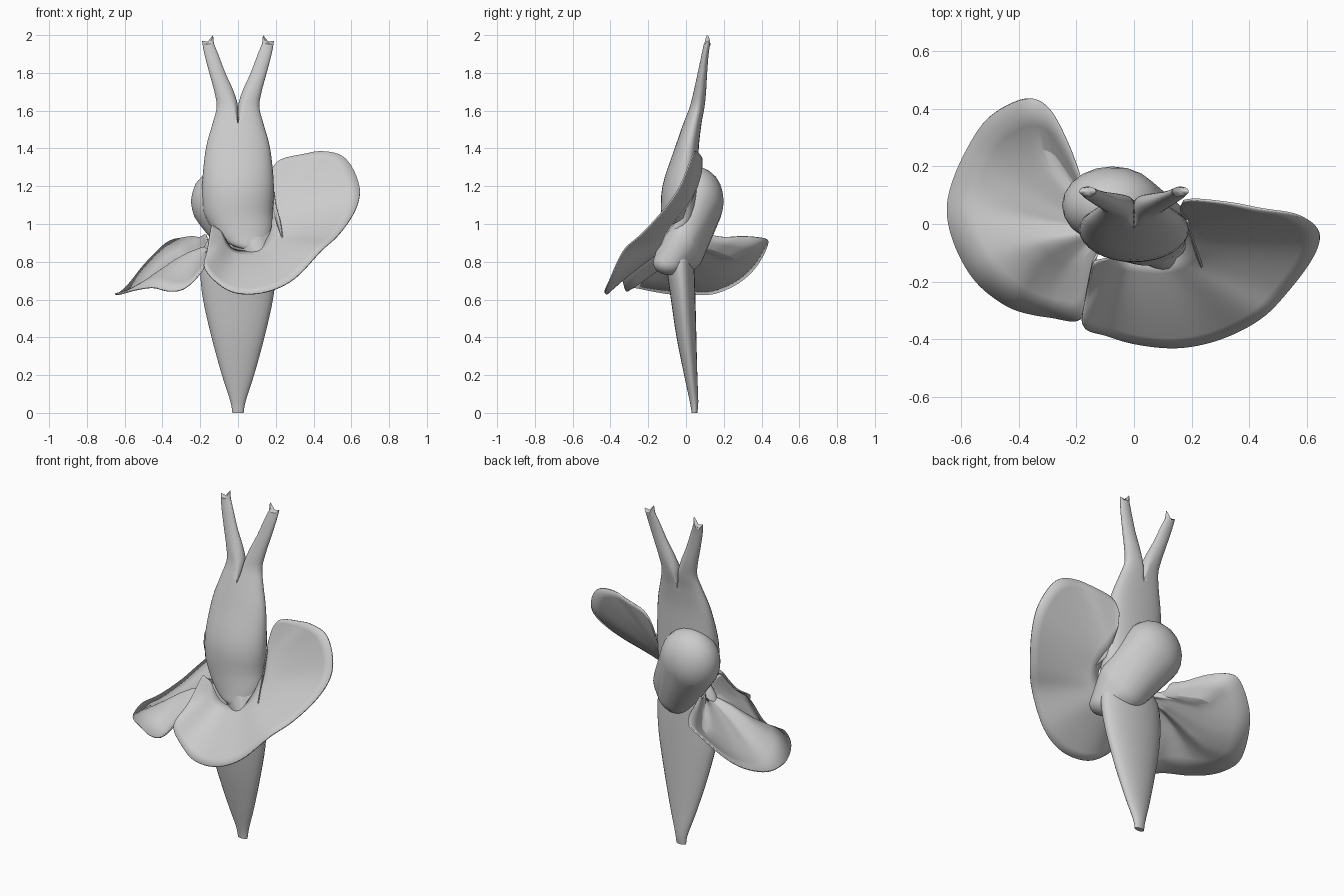
import bpy, bmesh, math
from mathutils import Vector

if "Cube" in bpy.data.objects:
    bpy.data.objects.remove(bpy.data.objects["Cube"])

mat = bpy.data.materials.new("pale_grey")
mat.diffuse_color = (0.6, 0.6, 0.6, 1)
mat.use_nodes = True
mat.node_tree.nodes["Principled BSDF"].inputs["Base Color"].default_value = mat.diffuse_color


def finish(name, bm, levels=0, thickness=0, angle=50):
    bmesh.ops.recalc_face_normals(bm, faces=bm.faces)
    me = bpy.data.meshes.new(name)
    bm.to_mesh(me)
    bm.free()
    me.materials.append(mat)
    ob = bpy.data.objects.new(name, me)
    bpy.context.collection.objects.link(ob)
    if levels:
        sub = ob.modifiers.new("smooth", 'SUBSURF')
        sub.levels = sub.render_levels = levels
    if thickness:
        sol = ob.modifiers.new("thick", 'SOLIDIFY')
        sol.thickness, sol.offset = thickness, 0
    bpy.ops.object.select_all(action='DESELECT')
    ob.select_set(True)
    bpy.context.view_layer.objects.active = ob
    bpy.ops.object.shade_smooth_by_angle(angle=math.radians(angle))
    return ob


def spline(rows, per=4):
    """Resample rows with a smooth curve."""
    out = []
    for i in range(len(rows) - 1):
        p = [Vector(rows[min(max(i + k, 0), len(rows) - 1)]) for k in (-1, 0, 1, 2)]
        for s in range(per):
            t = s / per
            out.append(0.5 * (2 * p[1] + (p[2] - p[0]) * t
                              + (2 * p[0] - 5 * p[1] + 4 * p[2] - p[3]) * t * t
                              + (3 * p[1] - p[0] - 3 * p[2] + p[3]) * t ** 3))
    return out + [Vector(rows[-1])]


def skin(bm, rings, seam=False):
    """Join rings with faces and close both ends; leave out faces on the seam."""
    n = len(rings[0])
    faces = []
    for a, b in zip(rings, rings[1:]):
        faces += [(a[k], a[(k + 1) % n], b[(k + 1) % n], b[k]) for k in range(n)]
    for ring in (rings[0], rings[-1]):
        c = bm.verts.new(sum((v.co for v in ring), Vector()) / n)
        faces += [(ring[k], ring[(k + 1) % n], c) for k in range(n)]
    for f in faces:
        if not (seam and all(abs(v.co.x) < 1e-5 for v in f)):
            bm.faces.new(f)


def sheet(name, lines, thickness=0.008):
    """Thin curved surface through matching lines of points."""
    bm = bmesh.new()
    grid = [[bm.verts.new(p) for p in spline(line, 3)] for line in lines]
    for a, b in zip(grid, grid[1:]):
        for k in range(len(a) - 1):
            bm.faces.new((a[k], a[k + 1], b[k + 1], b[k]))
    return finish(name, bm, 1, thickness)


# Tapered tail, rows of z, half width, y min, y max
bm = bmesh.new()
rings = []
for z, w, y0, y1 in spline([(0, .03, .03, .06), (.06, .04, .02, .065), (.2, .085, -.01, .06),
                            (.4, .14, -.05, .055), (.6, .185, -.08, .05), (.75, .2, -.1, .045),
                            (.85, .19, -.1, .04), (.93, .15, -.08, .02), (.98, .1, -.05, 0)]):
    rings.append([bm.verts.new((w * math.cos(a), (y0 + y1) / 2 + (y1 - y0) / 2 * math.sin(a), z))
                  for a in (math.tau * k / 24 for k in range(24))])
skin(bm, rings)
finish("tail", bm)

# Upper body that divides into two horns, built as mirrored halves:
# z, inner x, outer x, y min, y max, roundness of the inner side
rows = spline([(.87, 0, .03, -.14, -.1, 0), (.89, 0, .085, -.145, -.05, 0),
               (.94, 0, .14, -.14, .02, 0), (1.03, 0, .178, -.133, .08, 0),
               (1.2, 0, .19, -.125, .09, 0), (1.4, 0, .17, -.06, .085, 0),
               (1.53, 0, .135, -.015, .095, 0), (1.62, 0, .113, .02, .103, .5),
               (1.7, .022, .125, .04, .107, .9), (1.8, .067, .152, .062, .112, 1),
               (1.9, .105, .178, .083, .12, 1), (1.965, .132, .19, .097, .13, 1)])
bm = bmesh.new()
for side in (1, -1):
    rings = []
    for i, (z, x0, x1, y0, y1, w) in enumerate(rows):
        ring = []
        x0, w = max(0, x0), min(1, max(0, w))
        for k in range(32):
            a = math.tau * k / 32
            c, s = math.cos(a), math.sin(a)
            f = (1 - w) * max(0, c) + w * (1 + c) / 2
            y = (y0 + y1) / 2 + (y1 - y0) / 2 * s - .12 * (y1 - y0) * max(0, s) ** 2 * (1 - w)
            tip = .02 * math.cos(2 * a) - .015 * c if i == len(rows) - 1 else 0
            ring.append(bm.verts.new((side * (x0 + (x1 - x0) * f), y, z + tip)))
        rings.append(ring)
    skin(bm, rings, True)
bmesh.ops.remove_doubles(bm, verts=bm.verts, dist=.0005)
bmesh.ops.delete(bm, geom=[v for v in bm.verts if not v.link_faces], context='VERTS')
for v in bm.verts:
    v.co.x += .05 * max(0, min(1, (1.06 - v.co.z) / .18))
finish("forked_body", bm)

# Pear-shaped bulb leaning forward behind the body
bm = bmesh.new()
for c, r in (((-.075, .065, 1.12), (.175, .135, .18)), ((.05, .01, .87), (.12, .09, .12)),
             ((.12, -.02, .91), (.09, .09, .11)), ((.135, -.09, .795), (.075, .085, .065))):
    made = bmesh.ops.create_icosphere(bm, subdivisions=3, radius=1)["verts"]
    for v in made:
        v.co = Vector([c[i] + v.co[i] * r[i] for i in range(3)])
hull = bmesh.ops.convex_hull(bm, input=bm.verts)
bmesh.ops.delete(bm, geom=[g for g in hull["geom_interior"] if isinstance(g, bmesh.types.BMVert)],
                 context='VERTS')
finish("bulb", bm)

# Large wing, swelling slightly forward around its root
rim = [(.17, .08, 1.27), (.22, .085, 1.34), (.35, .07, 1.37), (.45, .05, 1.385), (.57, .03, 1.35), (.645, -.03, 1.2),
       (.62, -.12, 1.07), (.53, -.24, .94), (.44, -.33, .86), (.3, -.4, .71), (.15, -.43, .64),
       (0, -.415, .632), (-.1, -.385, .68), (-.18, -.355, .77), (-.165, -.24, .85), (-.14, -.13, 1.0)]
root = spline([(.16, .06, 1.2), (.17, .0, 1.08), (.175, -.09, .97), (.11, -.13, .875),
               (-.02, -.125, .865), (-.09, -.12, .96)], 3)
lines = [rim]
for t in (.25, .5, .75, 1):
    line = []
    for i, p in enumerate(rim):
        s = i / (len(rim) - 1)
        swell = math.sin(math.pi * t) * math.sin(math.pi * s) * (.03 * s - .01)
        line.append(Vector(p).lerp(root[i], t) + swell * Vector((0, -.7, .7)))
    lines.append(line)
sheet("large_wing", lines)

# Small folded wing: rim, middle with a trough and ridge, root
rim = [(-.17, .1, .95), (-.2, .2, .93), (-.24, .3, .935), (-.3, .405, .925), (-.38, .435, .9), (-.5, .375, .78),
       (-.57, .28, .69), (-.63, .15, .632), (-.65, .04, .63), (-.62, -.08, .63), (-.55, -.2, .65),
       (-.45, -.28, .665), (-.37, -.31, .645), (-.28, -.325, .66), (-.185, -.335, .76), (-.162, -.23, .85),
       (-.14, -.12, .99)]
mid = [(-.16, .08, .9), (-.2, .13, .85), (-.24, .18, .82), (-.29, .24, .79), (-.35, .25, .76), (-.4, .22, .72),
       (-.43, .16, .69), (-.45, .09, .675), (-.45, .03, .675), (-.43, -.03, .72), (-.4, -.07, .765),
       (-.36, -.11, .77), (-.32, -.16, .74), (-.26, -.19, .735), (-.2, -.2, .78), (-.15, -.14, .87),
       (-.12, -.1, .96)]
near = [Vector(m).lerp(Vector((-.14, -.02, .9)), .5) + Vector((0, 0, .02)) for m in mid]
root = [Vector(m).lerp(Vector((-.11, -.02, .9)), .9) for m in mid]
sheet("small_wing", [rim, mid, near, root])

# Thin curved blade beside the body
sheet("side_blade", [[(.185, .02, 1.2), (.2, -.04, 1.1), (.222, -.1, 1.02), (.238, -.155, .92)],
                     [(.17, .0, 1.05), (.19, -.03, 1.02), (.215, -.1, .98), (.236, -.155, .915)]], .006)
